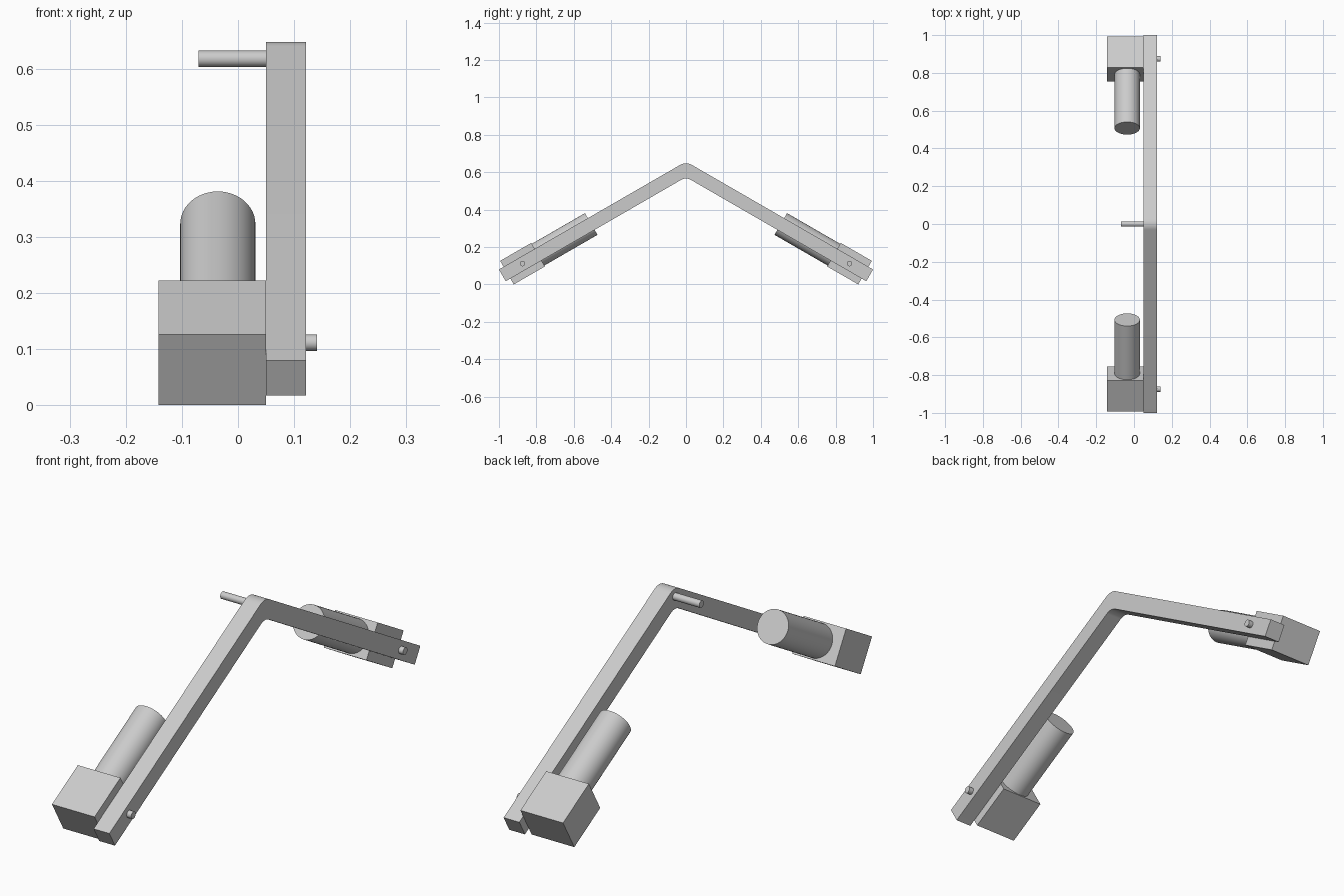
import bpy, bmesh
from math import radians, sin, cos, tan
from mathutils import Matrix, Vector

cube = bpy.data.objects.get("Cube")
if cube:
    bpy.data.objects.remove(cube, do_unlink=True)

SLOPE = radians(30)

grey = bpy.data.materials.new("plain grey")
grey.use_nodes = True
grey.diffuse_color = (0.6, 0.6, 0.6, 1)
grey.node_tree.nodes["Principled BSDF"].inputs["Base Color"].default_value = (0.6, 0.6, 0.6, 1)


def finish(name, bm):
    bmesh.ops.recalc_face_normals(bm, faces=bm.faces)
    mesh = bpy.data.meshes.new(name)
    bm.to_mesh(mesh)
    bm.free()
    mesh.materials.append(grey)
    obj = bpy.data.objects.new(name, mesh)
    bpy.context.collection.objects.link(obj)
    bpy.ops.object.select_all(action='DESELECT')
    obj.select_set(True)
    bpy.context.view_layer.objects.active = obj
    bpy.ops.object.shade_smooth_by_angle(angle=radians(30))
    return obj


def cylinder(name, radius, length, matrix):
    bm = bmesh.new()
    bmesh.ops.create_cone(bm, cap_ends=True, segments=48, radius1=radius,
                          radius2=radius, depth=length, matrix=matrix)
    return finish(name, bm)


def cross_pin(name, x0, x1, y, z):
    turn = Matrix.Rotation(radians(90), 4, 'Y')
    cylinder(name, 0.0145, x1 - x0, Matrix.Translation(((x0 + x1) / 2, y, z)) @ turn)


# Bent arm: side profile with a rounded elbow, extruded across x
def elbow(tip_z, radius, steps=12):
    centre_z = tip_z - radius / cos(SLOPE)
    angles = [SLOPE * (2 * i / steps - 1) for i in range(steps + 1)]
    return [(radius * sin(a), centre_z + radius * cos(a)) for a in angles]


upper = [(-1, 0.08)] + elbow(0.657, 0.06) + [(1, 0.08)]
lower = [(-0.964, 0.017)] + elbow(0.574, 0.05) + [(0.964, 0.017)]
bm = bmesh.new()
face = bm.faces.new([bm.verts.new((0.05, y, z)) for y, z in upper + lower[::-1]])
side = bmesh.ops.extrude_face_region(bm, geom=[face])
bmesh.ops.translate(bm, vec=(0.071, 0, 0),
                    verts=[v for v in side["geom"] if isinstance(v, bmesh.types.BMVert)])
finish("bent_arm", bm)

# Pivot pin at the elbow
cross_pin("elbow_pin", -0.07, 0.06, 0, 0.6175)

# Gearbox, motor and output shaft at each end
for label, sign in (("front", -1), ("back", 1)):
    place = Matrix.Translation((0, sign * 0.874, 0.111)) @ Matrix.Rotation(-sign * SLOPE, 4, 'X')
    bm = bmesh.new()
    bmesh.ops.create_cube(bm, size=1, matrix=place @ Matrix.Translation((-0.046, 0, 0))
                          @ Matrix.Diagonal((0.192, 0.192, 0.1455, 1)))
    finish(label + "_gearbox", bm)
    cylinder(label + "_motor", 0.067, 0.334, place
             @ Matrix.Translation((-0.036, -sign * 0.257, 0))
             @ Matrix.Rotation(radians(90), 4, 'X'))
    cross_pin(label + "_output_shaft", 0.04, 0.141, sign * 0.874, 0.1115)
